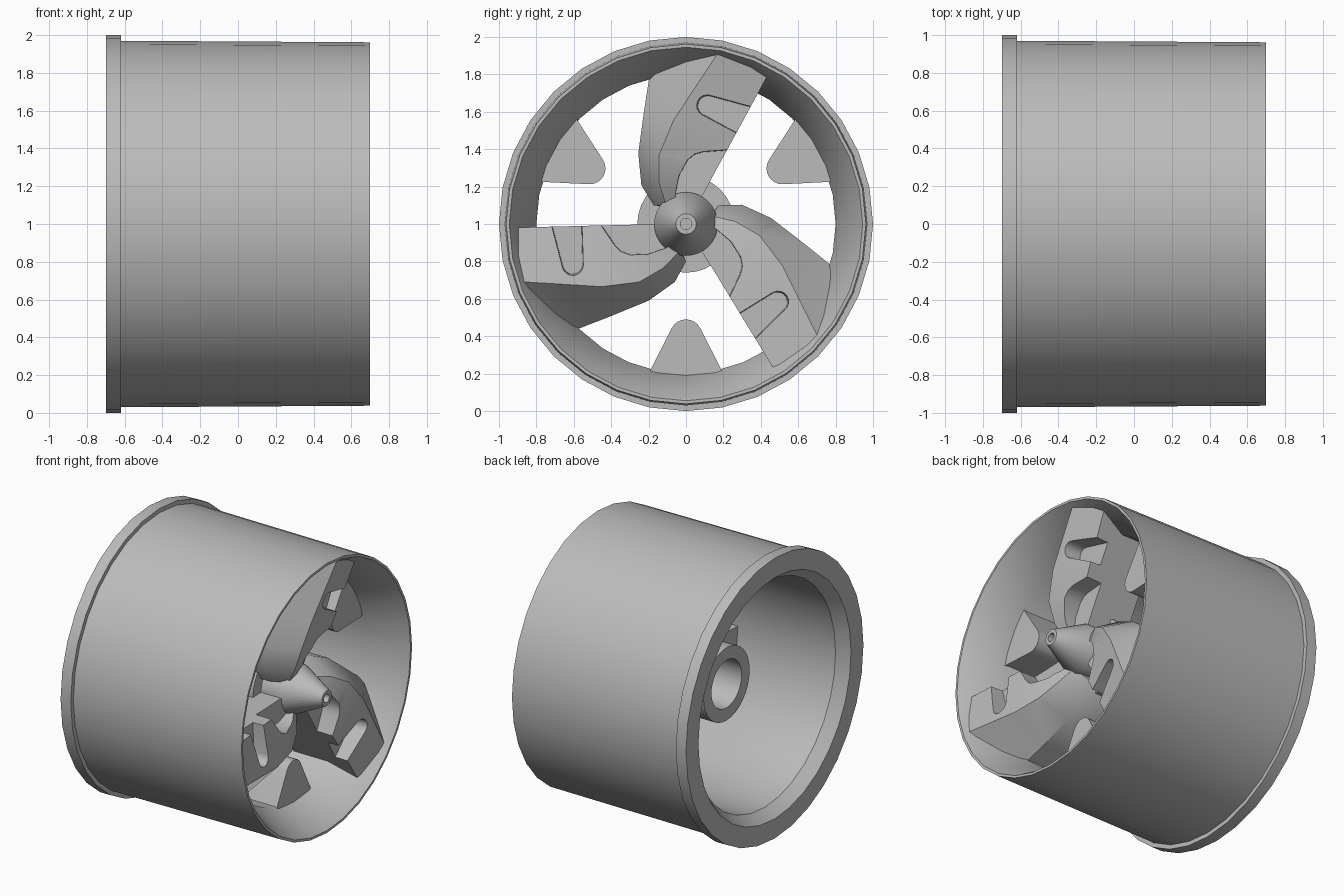
import bpy, bmesh
from math import pi, sin, cos

SIDES = 32
scene_objects = bpy.context.scene.collection.objects
cube = bpy.data.objects.get("Cube")
if cube:
    bpy.data.objects.remove(cube, do_unlink=True)

# One plain grey for the whole wheel
grey = bpy.data.materials.new("plain_grey")
grey.use_nodes = True
grey.diffuse_color = (0.5, 0.5, 0.5, 1)
for node in grey.node_tree.nodes:
    if node.type == 'BSDF_PRINCIPLED':
        node.inputs["Base Color"].default_value = grey.diffuse_color


def make_mesh(name, bm):
    bmesh.ops.remove_doubles(bm, verts=bm.verts, dist=1e-5)
    bmesh.ops.recalc_face_normals(bm, faces=bm.faces)
    mesh = bpy.data.meshes.new(name)
    bm.to_mesh(mesh)
    bm.free()
    mesh.materials.append(grey)
    return mesh


def place(name, mesh, angle=0):
    """Put a part on the wheel axis, turned about it, with smooth curves and sharp edges."""
    obj = bpy.data.objects.new(name, mesh)
    scene_objects.link(obj)
    obj.location.z = 1
    obj.rotation_euler.x = angle
    bpy.ops.object.select_all(action='DESELECT')
    obj.select_set(True)
    bpy.context.view_layer.objects.active = obj
    bpy.ops.object.shade_smooth_by_angle(angle=pi / 6)
    return obj


def loft(loops, ring=False, caps=True):
    """Skin matching closed loops of (x, y, z) points."""
    bm = bmesh.new()
    rows = [[bm.verts.new(p) for p in loop] for loop in loops]
    pairs = list(zip(rows, rows[1:]))
    if ring:
        pairs.append((rows[-1], rows[0]))
    for a, b in pairs:
        for i in range(len(a)):
            j = (i + 1) % len(a)
            bm.faces.new((a[i], a[j], b[j], b[i]))
    if caps:
        bm.faces.new(rows[0])
        bm.faces.new(rows[-1])
    return bm


def revolve(name, profile, closed):
    """Turn an (x, radius) profile about the x axis."""
    turns = [2 * pi * i / SIDES for i in range(SIDES)]
    loops = [[(x, r * cos(t), r * sin(t)) for t in turns] for x, r in profile]
    bm = loft(loops, ring=closed, caps=False)
    bmesh.ops.dissolve_degenerate(bm, dist=1e-5, edges=bm.edges)
    return place(name, make_mesh(name, bm))


def prism(name, outline, low, high, draft=1.0):
    """Extrude a (y, z) outline along x, its low end shrunk by the draft."""
    cy = sum(p[0] for p in outline) / len(outline)
    cz = sum(p[1] for p in outline) / len(outline)
    bottom = [(low, cy + (y - cy) * draft, cz + (z - cz) * draft) for y, z in outline]
    return make_mesh(name, loft([bottom, [(high, y, z) for y, z in outline]]))


def arc(cy, cz, r, start, end, steps=8):
    return [(cy + r * cos(start + (end - start) * i / steps),
             cz + r * sin(start + (end - start) * i / steps)) for i in range(steps + 1)]


# Barrel with rear flange and flared front lip
revolve("barrel", [(-.70, .86), (-.70, 1), (-.62, 1), (-.62, .97), (.70, .962),
                   (.70, .945), (.66, .92), (.42, .80), (-.62, .80)], True)

# Hub with rear bore and front cone
revolve("hub", [(.10, 0), (.10, .17), (-.32, .17), (-.32, .26), (.30, .26), (.30, .17),
                (.47, .17), (.70, .055), (.70, .03), (.66, .03), (.66, 0)], False)

# Spoke: straight edge, face edge and bevel edge at stations from hub to rim
BACK = .15
straight = [(.46, -.08, 0), (.52, -.20, 0), (.57, -.32, -.005), (.59, -.55, -.01), (.62, -.94, -.02)]
crest = [(.48, -.03, -.14), (.55, -.12, -.235), (.60, -.25, -.31), (.63, -.45, -.335), (.665, -.89, -.308)]
bevel = [(.38, 0, -.20), (.38, -.06, -.31), (.39, -.20, -.41), (.40, -.42, -.50), (.42, -.64, -.585)]
sections = []
for s, f, c in zip(straight, crest, bevel):
    sections.append([s, f, c, (BACK, c[1], c[2]), (BACK, max(s[1], -.88), s[2])])
spoke = place("spoke_blank", make_mesh("spoke_blank", loft(sections)))

# Slot and inner recess cut into the spoke face
slot = [(-.765, .15)] + arc(-.605, -.22, .06, pi * 1.05, pi * 2) + [(-.555, .15)]
recess = [(-.56, .12), (-.45, -.02), (-.385, -.115), (-.35, -.15), (-.30, -.168),
          (-.20, -.165), (-.10, -.13), (.05, -.05), (.05, .12)]
cutters = []
for name, outline, floor, draft in (("slot_cutter", slot, .51, .88),
                                    ("recess_cutter", recess, .46, .95)):
    cutter = place(name, prism(name, outline, floor, .72, draft))
    cutter.hide_render = True
    cutters.append(cutter)
    cut = spoke.modifiers.new(name, 'BOOLEAN')
    cut.operation = 'DIFFERENCE'
    cut.solver = 'EXACT'
    cut.object = cutter

bpy.context.view_layer.update()
graph = bpy.context.evaluated_depsgraph_get()
spoke_mesh = bpy.data.meshes.new_from_object(spoke.evaluated_get(graph))
for helper in cutters + [spoke]:
    bpy.data.objects.remove(helper, do_unlink=True)

# Rounded tab pointing down from the rim to the axis
tab = [(-.24, -.88), (-.19, -.78)] + arc(0, -.595, .085, pi * .85, pi * .15) + [(.19, -.78), (.24, -.88)]
tab_mesh = prism("tab", tab, .15, .44)

# Three spokes and three tabs around the axis
for i in range(3):
    place(f"spoke_{i + 1}", spoke_mesh, i * 2 * pi / 3)
    place(f"tab_{i + 1}", tab_mesh, i * 2 * pi / 3)
